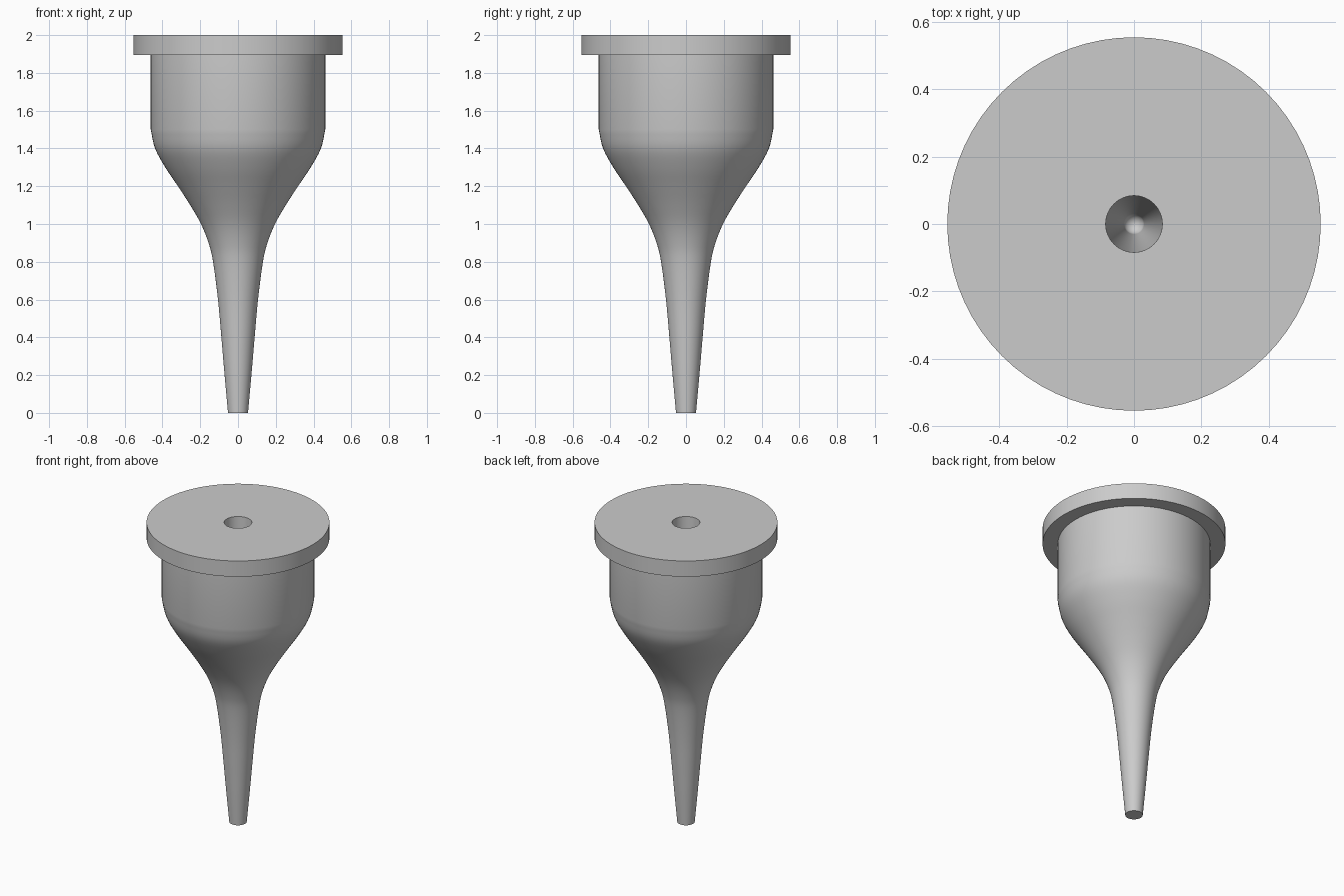
import bpy
import bmesh
import math
from mathutils import Vector

SEGMENTS = 72

cube = bpy.data.objects.get("Cube")
if cube:
    bpy.data.objects.remove(cube, do_unlink=True)

# Single plain grey material
grey = bpy.data.materials.new("plain grey")
grey.use_nodes = True
colour = (0.6, 0.6, 0.6, 1)
grey.diffuse_color = colour
grey.node_tree.nodes["Principled BSDF"].inputs["Base Color"].default_value = colour


def smooth_path(points, steps=4):
    """Catmull-Rom curve through (radius, height) points."""
    pts = [Vector(p) for p in points]
    pts = [2 * pts[0] - pts[1]] + pts + [2 * pts[-1] - pts[-2]]
    path = []
    for a, b, c, d in zip(pts, pts[1:], pts[2:], pts[3:]):
        for i in range(steps):
            t = i / steps
            path.append(0.5 * (2 * b + (c - a) * t + (2 * a - 5 * b + 4 * c - d) * t ** 2
                               + (3 * b - a - 3 * c + d) * t ** 3))
    return [tuple(p) for p in path] + [tuple(points[-1])]


def lathe(name, profile):
    """Spin a (radius, height) profile around the z axis."""
    bm = bmesh.new()
    verts = [bm.verts.new((r, 0, z)) for r, z in profile]
    edges = [bm.edges.new(pair) for pair in zip(verts, verts[1:])]
    bmesh.ops.spin(bm, geom=verts + edges, cent=(0, 0, 0), axis=(0, 0, 1),
                   angle=math.tau, steps=SEGMENTS, use_duplicate=False)
    bmesh.ops.remove_doubles(bm, verts=bm.verts, dist=0.0005)
    bmesh.ops.recalc_face_normals(bm, faces=bm.faces)
    mesh = bpy.data.meshes.new(name)
    bm.to_mesh(mesh)
    bm.free()
    mesh.materials.append(grey)
    obj = bpy.data.objects.new(name, mesh)
    bpy.context.collection.objects.link(obj)
    bpy.ops.object.select_all(action='DESELECT')
    obj.select_set(True)
    bpy.context.view_layer.objects.active = obj
    bpy.ops.object.shade_smooth_by_angle(angle=math.radians(30))
    return obj


# Slender tip flaring into the shoulder
flare = smooth_path([(0.053, 0), (0.071, 0.2), (0.088, 0.4), (0.106, 0.6),
                     (0.132, 0.8), (0.156, 0.9), (0.196, 1.0), (0.253, 1.1),
                     (0.318, 1.2), (0.385, 1.3), (0.439, 1.4), (0.462, 1.5)])
# Barrel and flange
flange = [(0.462, 1.895), (0.554, 1.895), (0.554, 2.0)]
# Tapered bore with a rounded blind end
bore = [(0.084, 2.0), (0.03, 0.07)]
bore += [(0.03 * math.cos(a), 0.07 - 0.03 * math.sin(a))
         for a in (math.radians(15 * i) for i in range(1, 6))]

lathe("nozzle_body", [(0, 0)] + flare + flange + bore + [(0, 0.04)])
